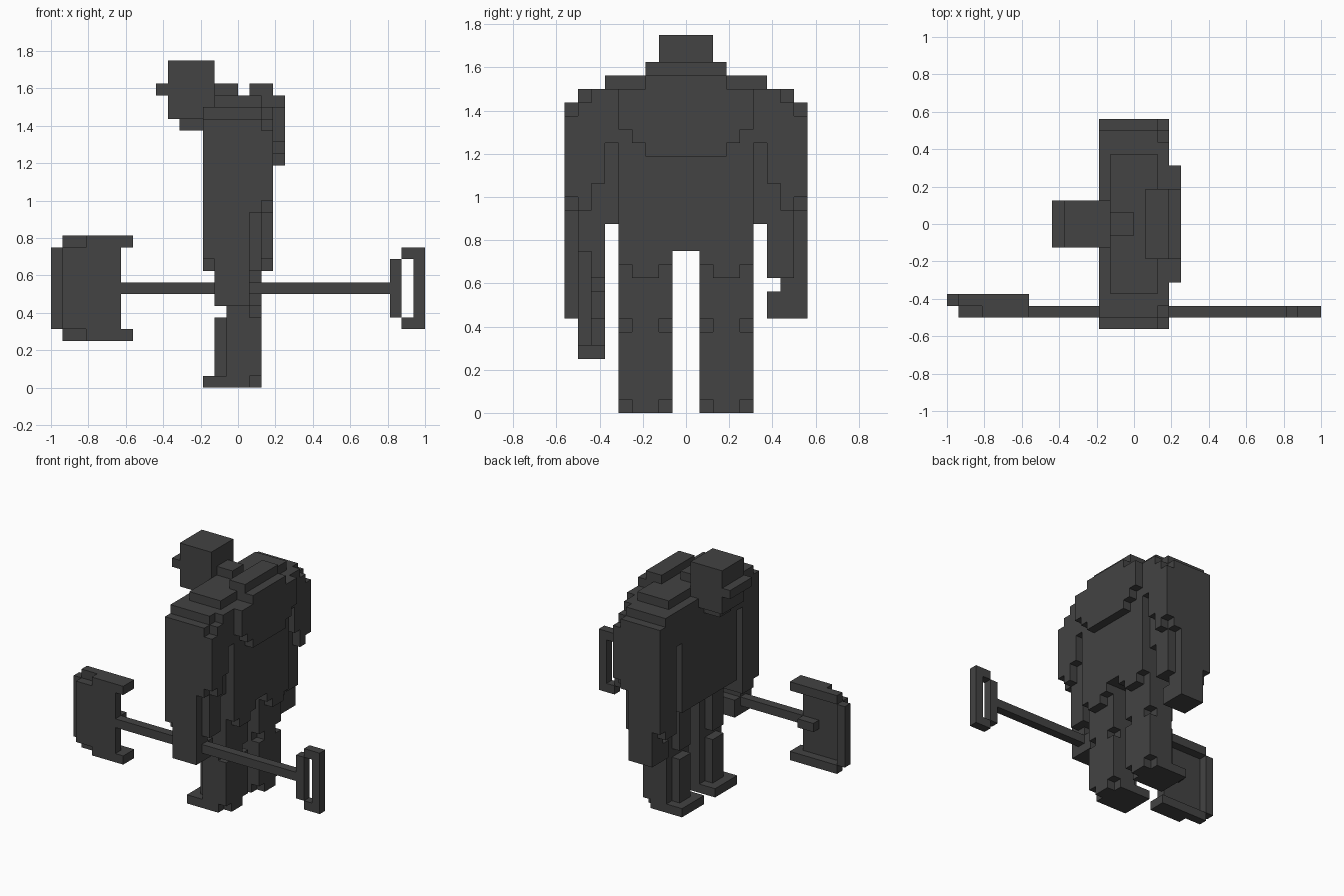
import bpy
import bmesh
from mathutils import Matrix, Vector

UNIT = 1 / 16  # one block edge

cube = bpy.data.objects.get("Cube")
if cube:
    bpy.data.objects.remove(cube, do_unlink=True)

charcoal = bpy.data.materials.new("charcoal")
charcoal.use_nodes = True
colour = (0.056, 0.056, 0.056, 1)
charcoal.diffuse_color = colour
charcoal.node_tree.nodes["Principled BSDF"].inputs["Base Color"].default_value = colour


def block(name, x, y, z):
    """Flat-shaded box spanning (low, high) block counts on each axis."""
    low, high = (Vector(corner) * UNIT for corner in zip(x, y, z))
    bm = bmesh.new()
    place = Matrix.Translation((low + high) / 2) @ Matrix.Diagonal((*(high - low), 1))
    bmesh.ops.create_cube(bm, size=1, matrix=place)
    mesh = bpy.data.meshes.new(name)
    bm.to_mesh(mesh)
    bm.free()
    mesh.materials.append(charcoal)
    obj = bpy.data.objects.new(name, mesh)
    bpy.context.collection.objects.link(obj)


def centred(name, x, half_width, z):
    block(name, x, (-half_width, half_width), z)


def pair(name, x, y, z):
    """The same box on both sides of the body."""
    block("left_" + name, x, y, z)
    block("right_" + name, x, (-y[1], -y[0]), z)


# Head, facing -x
centred("head", (-6, -2), 2, (23, 28))
centred("brow", (-7, -6), 2, (25, 26))
centred("jaw", (-5, -3), 1, (22, 23))
centred("neck", (-2, 0), 1, (25, 26))

# Torso and stepped hump on the back
centred("torso", (-3, 3), 5, (12, 24))
centred("collar_plate", (-2, 2), 6, (24, 25))
centred("back_ridge", (1, 3), 3, (24, 26))
centred("hump_top", (3, 4), 3, (24, 25))
centred("hump", (3, 4), 5, (21, 24))
centred("hump_lower", (3, 4), 4, (20, 21))
centred("hump_tip", (3, 4), 3, (19, 20))

# Shoulders, stepped at the outer and rear edges
pair("shoulder", (-3, 3), (5, 7), (20, 24))
pair("shoulder_step", (-3, 2), (7, 8), (20, 24))
pair("shoulder_step_rear", (2, 3), (7, 8), (15, 23))
pair("shoulder_edge", (-3, 2), (8, 9), (16, 23))
pair("shoulder_edge_rear", (2, 3), (8, 9), (16, 22))
pair("armpit", (-2, 2), (5, 6), (14, 20))

# Arms and hands
pair("upper_arm", (-3, 3), (6, 7), (17, 20))
pair("forearm", (-3, 2), (6, 8), (10, 20))
pair("forearm_outer", (-3, 1), (8, 9), (11, 16))
pair("elbow", (1, 2), (8, 9), (15, 16))
pair("wrist", (-2, 1), (8, 9), (9, 11))
pair("palm", (-2, 1), (7, 8), (9, 10))
pair("hand", (-2, 1), (6, 9), (7, 9))

# Legs with raised front plates and notched rear corners
pair("leg", (-1, 1), (1, 5), (0, 12))
pair("leg_rear", (1, 2), (2, 4), (0, 12))
pair("calf", (1, 2), (1, 5), (1, 6))
pair("thigh", (1, 2), (1, 5), (7, 12))
pair("seat", (2, 3), (1, 5), (11, 12))
pair("seat_lower", (2, 3), (2, 4), (10, 11))
pair("thigh_plate", (-2, -1), (2, 4), (7, 12))
pair("shin_plate", (-2, -1), (2, 4), (1, 6))
pair("foot", (-3, -1), (1, 5), (0, 1))

# Shovel: shaft, looped grip and dished blade
front, rear = (-8, -7), (-7, -6)
block("shaft", (-10, 13), front, (8, 9))
block("grip_base", (13, 14), front, (6, 11))
block("grip_bar", (15, 16), front, (5, 12))
block("blade", (-15, -10), front, (5, 12))
block("blade_tip", (-16, -15), rear, (5, 12))
block("shaft_socket", (-12, -10), rear, (8, 9))
for side, grip_z, lip_z in (("lower", 5, 4), ("upper", 11, 12)):
    block("grip_" + side, (14, 15), front, (grip_z, grip_z + 1))
    block("blade_rim_" + side, (-13, -9), front, (lip_z, lip_z + 1))
    block("blade_lip_" + side, (-15, -9), rear, (lip_z, lip_z + 1))
